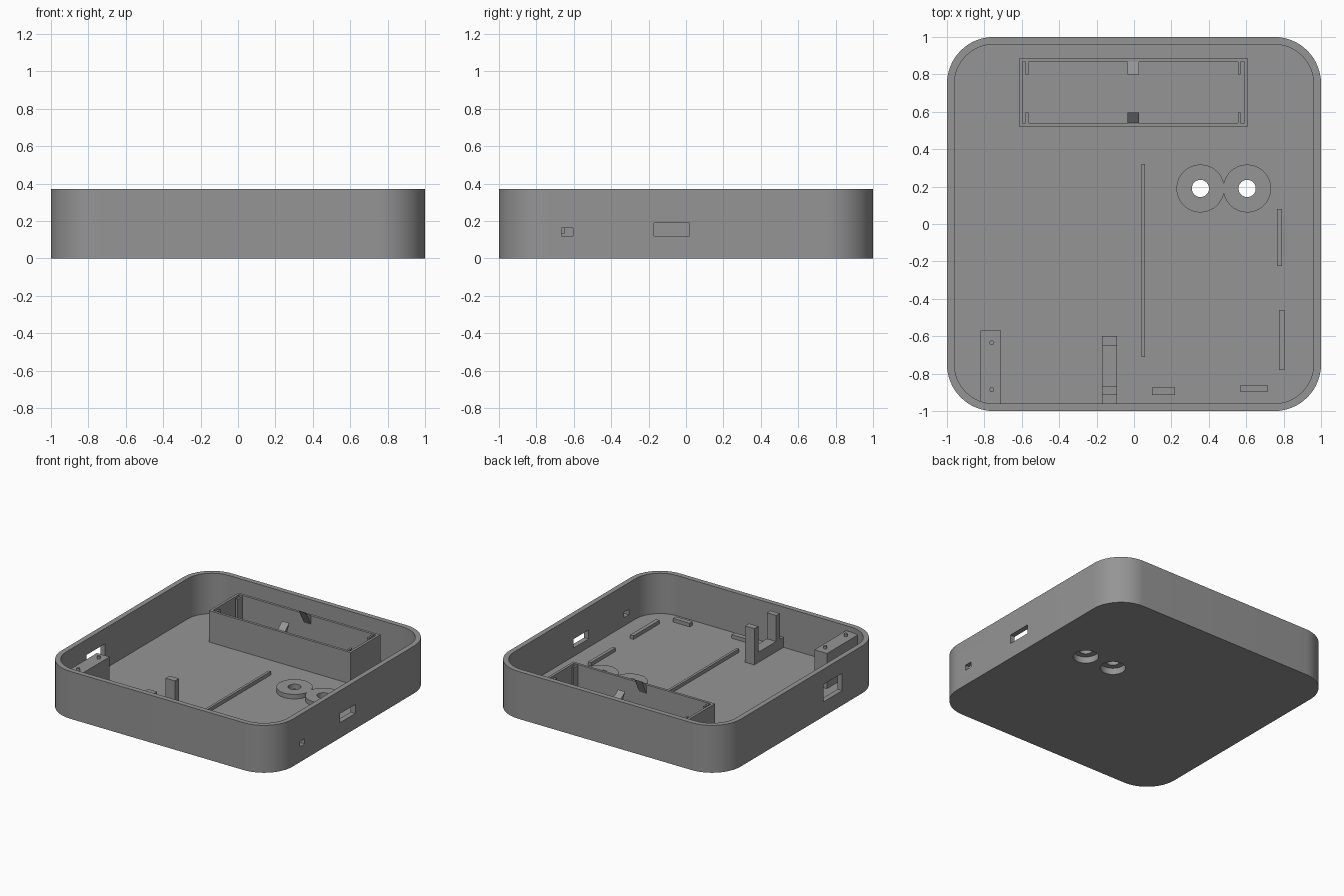
import bpy, bmesh, math

if "Cube" in bpy.data.objects:
    bpy.data.objects.remove(bpy.data.objects["Cube"])

FLOOR, HEIGHT, WALL = 0.055, 0.37, 0.04

grey = bpy.data.materials.new("grey plastic")
grey.diffuse_color = (0.3, 0.3, 0.3, 1)
grey.use_nodes = True
grey.node_tree.nodes["Principled BSDF"].inputs["Base Color"].default_value = grey.diffuse_color


def finish(name, bm):
    bmesh.ops.recalc_face_normals(bm, faces=bm.faces)
    me = bpy.data.meshes.new(name)
    bm.to_mesh(me)
    bm.free()
    me.materials.append(grey)
    ob = bpy.data.objects.new(name, me)
    bpy.context.collection.objects.link(ob)
    return ob


def prism(bm, outline, z0, z1):
    """Extrude an xy outline from z0 to z1."""
    face = bm.faces.new([bm.verts.new((x, y, z0)) for x, y in outline])
    new = bmesh.ops.extrude_face_region(bm, geom=[face])["geom"]
    bmesh.ops.translate(bm, vec=(0, 0, z1 - z0),
                        verts=[v for v in new if isinstance(v, bmesh.types.BMVert)])


def add_box(bm, x0, x1, y0, y1, z0, z1):
    prism(bm, [(x0, y0), (x1, y0), (x1, y1), (x0, y1)], z0, z1)


def box(name, *dims):
    bm = bmesh.new()
    add_box(bm, *dims)
    return finish(name, bm)


def arc(cx, cy, r, a0, a1, n):
    return [(cx + r * math.cos(math.radians(a0 + (a1 - a0) * i / n)),
             cy + r * math.sin(math.radians(a0 + (a1 - a0) * i / n))) for i in range(n + 1)]


def extruded(name, outline, z0, z1):
    bm = bmesh.new()
    prism(bm, outline, z0, z1)
    return finish(name, bm)


def rounded_square(half, r):
    c = half - r
    pts = []
    for k, (sx, sy) in enumerate([(1, 1), (-1, 1), (-1, -1), (1, -1)]):
        pts += arc(c * sx, c * sy, r, 90 * k, 90 * k + 90, 16)
    return pts


def cylinder(name, x, y, r, z0, z1, n=32):
    return extruded(name, arc(x, y, r, 0, 360 - 360 / n, n - 1), z0, z1)


def smooth(ob):
    bpy.ops.object.select_all(action='DESELECT')
    ob.select_set(True)
    bpy.context.view_layer.objects.active = ob
    bpy.ops.object.shade_smooth_by_angle(angle=math.radians(30))


def cut(ob, cutters):
    bpy.context.view_layer.objects.active = ob
    for c in cutters:
        m = ob.modifiers.new("cut", 'BOOLEAN')
        m.operation, m.solver, m.object = 'DIFFERENCE', 'EXACT', c
        bpy.ops.object.modifier_apply(modifier=m.name)


# Tray shell and the pair of joined mounting bosses
tray = extruded("tray", rounded_square(1, 0.25), 0, HEIGHT)
hx, hy, br = (0.355, 0.605), 0.19, 0.128
neck = math.degrees(math.acos(0.125 / br))
bosses = extruded("mounting_bosses",
                  arc(hx[0], hy, br, neck, 360 - neck, 40) +
                  arc(hx[1], hy, br, 180 + neck, 540 - neck, 40)[1:-1], 0.052, 0.09)

# Cavity, wall openings and counterbored screw holes
cavity = extruded("cavity_cutter", rounded_square(1 - WALL, 0.21), FLOOR, 0.5)
openings = [box("left_port_cutter", -1.1, -0.9, -0.5, -0.27, 0.115, 0.25),
            box("right_port_cutter", 0.9, 1.1, -0.17, 0.02, 0.12, 0.19),
            box("right_small_port_cutter", 0.9, 1.1, -0.665, -0.605, 0.12, 0.162)]
holes = []
for x in hx:
    holes.append(cylinder("screw_hole_cutter", x, hy, 0.046, -0.1, 0.2))
    holes.append(cylinder("counterbore_cutter", x, hy, 0.09, -0.1, 0.05, 40))
cut(tray, [cavity] + openings + holes)
cut(bosses, [h for h in holes if h.name.startswith("screw")])
for c in [cavity] + openings + holes:
    bpy.data.objects.remove(c)
smooth(tray)
smooth(bosses)

# Battery compartment: open frame
X0, X1, Y0, Y1, TOP, T = -0.615, 0.61, 0.52, 0.885, 0.30, 0.02
frame = box("battery_compartment", X0, X1, Y0, Y1, FLOOR - 0.01, TOP)
inner = box("compartment_cutter", X0 + T, X1 - T, Y0 + T, Y1 - T, FLOOR, 0.5)
cut(frame, [inner])
bpy.data.objects.remove(inner)

# Contact retaining ribs in the compartment corners
bm = bmesh.new()
for x in (-0.58, 0.555):
    for y0, y1 in ((Y0 + T, 0.595), (0.80, Y1 - T)):
        add_box(bm, x, x + 0.015, y0, y1, FLOOR, TOP - 0.005)
finish("contact_ribs", bm)

# Leaning clips at the middle of the long compartment walls
bm = bmesh.new()
for wall, tip in ((Y0 + T, 0.595), (Y1 - T, 0.80)):
    profile = [(wall, TOP), (tip, 0.345), (wall, 0.23)]
    face = bm.faces.new([bm.verts.new((-0.035, y, z)) for y, z in profile])
    new = bmesh.ops.extrude_face_region(bm, geom=[face])["geom"]
    bmesh.ops.translate(bm, vec=(0.062, 0, 0),
                        verts=[v for v in new if isinstance(v, bmesh.types.BMVert)])
finish("battery_clips", bm)

# Corner support block with two locating pins
box("support_block", -0.82, -0.71, -0.965, -0.57, FLOOR - 0.01, 0.33)
for y in (-0.635, -0.885):
    smooth(cylinder("locating_pin", -0.76, y, 0.013, 0.32, 0.35, 16))

# U-shaped holder: side profile extruded across x
profile = [(-0.965, 0.05), (-0.60, 0.05), (-0.60, 0.338), (-0.65, 0.338), (-0.65, 0.135),
           (-0.87, 0.135), (-0.87, 0.338), (-0.915, 0.338), (-0.915, 0.135), (-0.965, 0.135)]
bm = bmesh.new()
face = bm.faces.new([bm.verts.new((-0.17, y, z)) for y, z in profile])
new = bmesh.ops.extrude_face_region(bm, geom=[face])["geom"]
bmesh.ops.translate(bm, vec=(0.08, 0, 0),
                    verts=[v for v in new if isinstance(v, bmesh.types.BMVert)])
finish("board_holder", bm)

# Low locating ribs on the floor
for name, x0, x1, y0, y1 in (("long_floor_rib", 0.04, 0.06, -0.71, 0.32),
                             ("right_back_rib", 0.765, 0.79, -0.225, 0.08),
                             ("right_front_rib", 0.775, 0.805, -0.78, -0.46),
                             ("front_middle_rib", 0.095, 0.22, -0.915, -0.875),
                             ("front_right_rib", 0.57, 0.715, -0.897, -0.86)):
    box(name, x0, x1, y0, y1, FLOOR - 0.01, 0.083)
